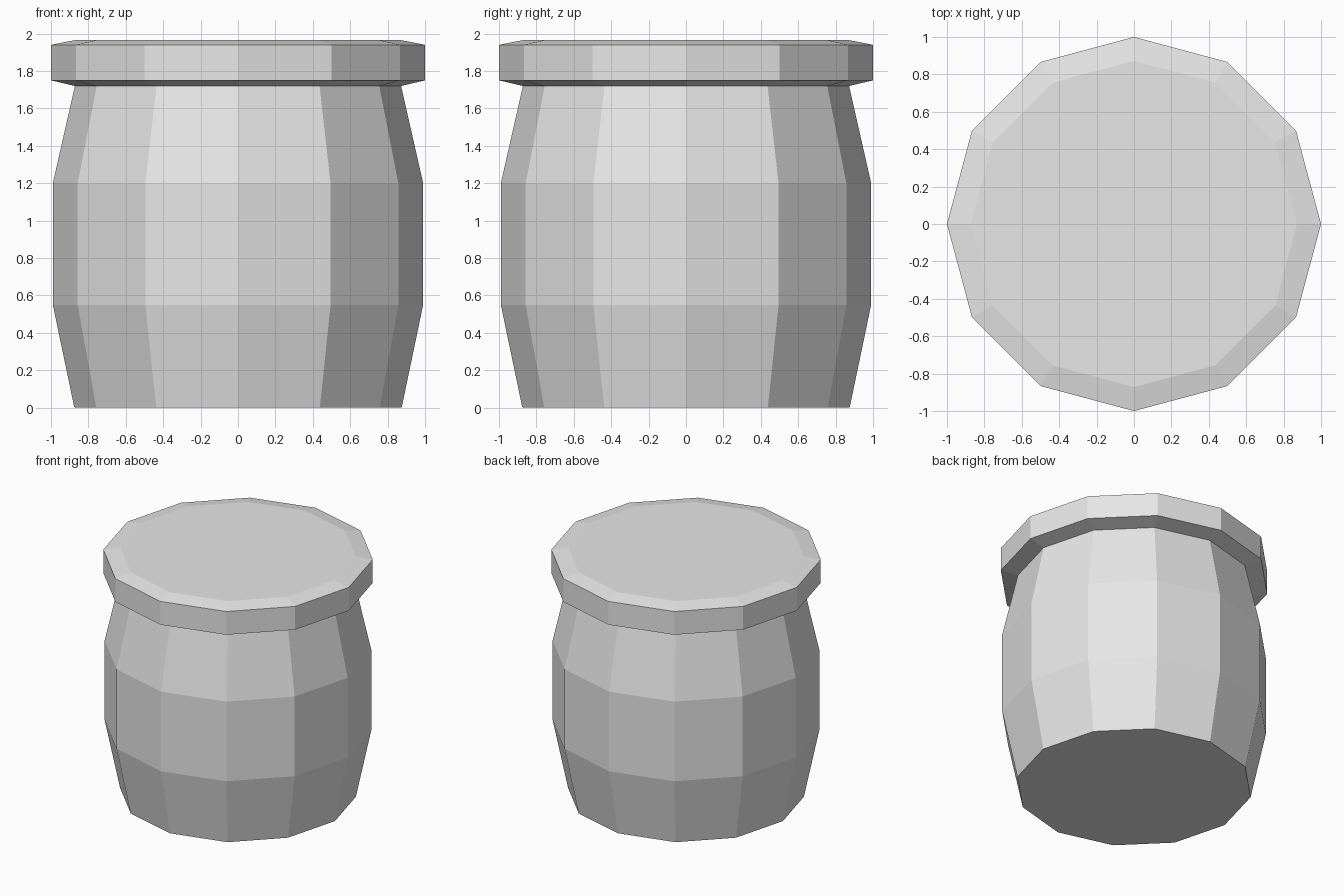
import bpy
import bmesh
from math import cos, sin, tau

cube = bpy.data.objects.get("Cube")
if cube:
    bpy.data.objects.remove(cube, do_unlink=True)

SIDES = 12

grey = bpy.data.materials.new("light_grey")
grey.use_nodes = True
colour = (0.8, 0.8, 0.8, 1.0)
grey.diffuse_color = colour
grey.node_tree.nodes["Principled BSDF"].inputs["Base Color"].default_value = colour


def turned_part(name, profile):
    """Closed flat-shaded solid from (radius, height) rings, bottom to top."""
    bm = bmesh.new()
    rings = [[bm.verts.new((r * cos(tau * i / SIDES), r * sin(tau * i / SIDES), z))
              for i in range(SIDES)] for r, z in profile]
    for low, high in zip(rings, rings[1:]):
        for i in range(SIDES):
            j = (i + 1) % SIDES
            bm.faces.new((low[i], low[j], high[j], high[i]))
    bm.faces.new(rings[0][::-1])
    bm.faces.new(rings[-1])
    mesh = bpy.data.meshes.new(name)
    bm.to_mesh(mesh)
    bm.free()
    mesh.materials.append(grey)
    obj = bpy.data.objects.new(name, mesh)
    bpy.context.collection.objects.link(obj)
    return obj


# Bulging jar body
turned_part("jar_body", [(0.875, 0), (0.99, 0.55), (0.99, 1.2), (0.872, 1.72)])

# Overhanging lid with bevelled rims
turned_part("jar_lid", [(0.872, 1.72), (1, 1.75), (1, 1.94), (0.872, 1.965)])
